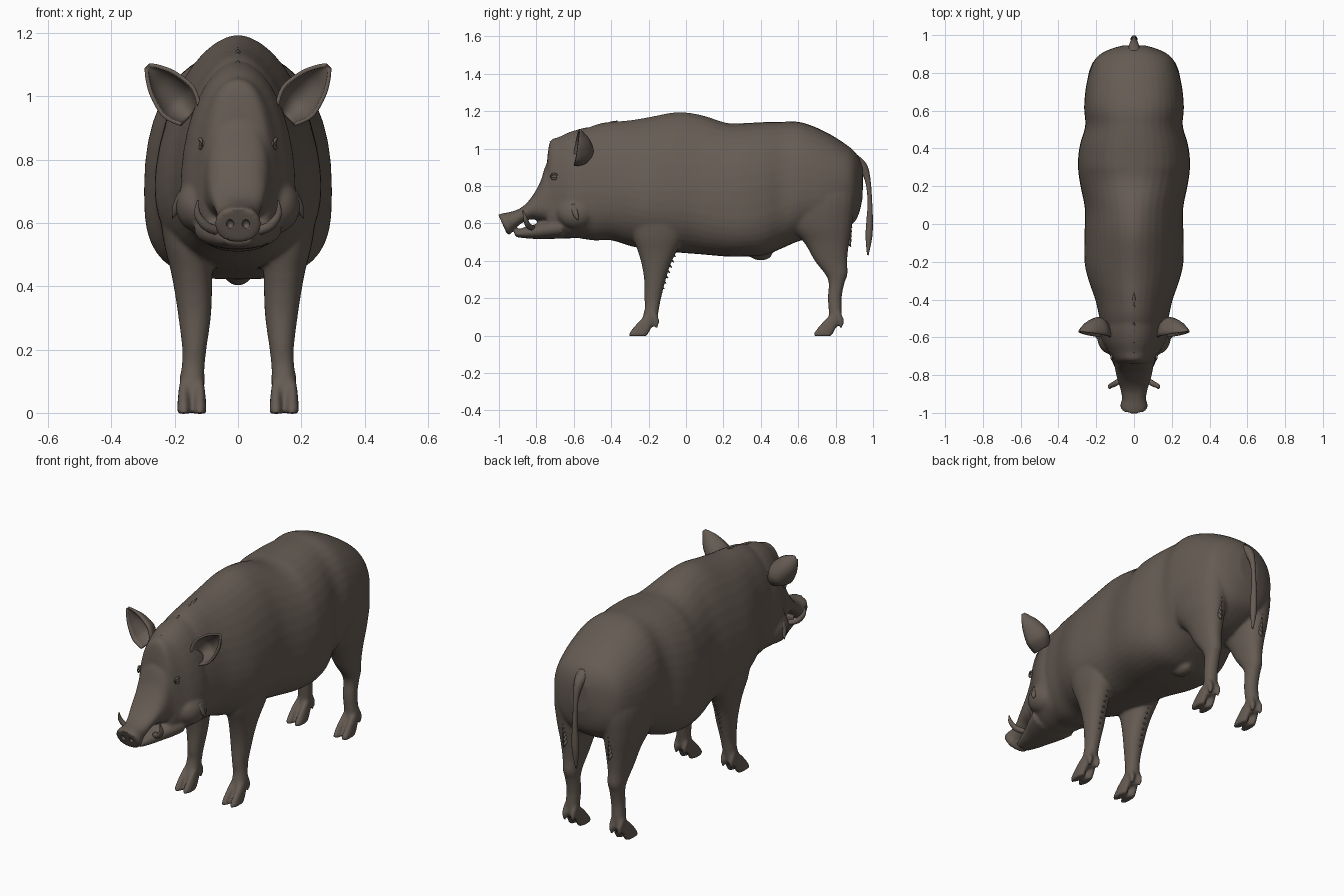
import bpy, bmesh, math
from mathutils import Vector
from mathutils.bvhtree import BVHTree

if "Cube" in bpy.data.objects:
    bpy.data.objects.remove(bpy.data.objects["Cube"])

brown = bpy.data.materials.new("dark brown hide")
brown.diffuse_color = (0.13, 0.105, 0.086, 1)
brown.use_nodes = True
brown.node_tree.nodes["Principled BSDF"].inputs["Base Color"].default_value = brown.diffuse_color


def make(name, bm):
    me = bpy.data.meshes.new(name)
    bmesh.ops.recalc_face_normals(bm, faces=bm.faces[:])
    for f in bm.faces:
        f.smooth = True
    bm.to_mesh(me)
    bm.free()
    me.materials.append(brown)
    ob = bpy.data.objects.new(name, me)
    bpy.context.collection.objects.link(ob)
    return ob


def refine(rows, k=4):
    """Catmull-Rom interpolation of rows of numbers."""
    out = []
    for i in range(len(rows) - 1):
        p1, p2 = rows[i], rows[i + 1]
        p0, p3 = rows[max(i - 1, 0)], rows[min(i + 2, len(rows) - 1)]
        for j in range(k):
            t = j / k
            out.append([b + .5 * t * (c - a + t * (2*a - 5*b + 4*c - d + t * (3*(b - c) + d - a)))
                        for a, b, c, d in zip(p0, p1, p2, p3)])
    return out + [list(rows[-1])]


def loft(bm, rings):
    vs = [[bm.verts.new(p) for p in r] for r in rings]
    n = len(vs[0])
    for a, b in zip(vs, vs[1:]):
        for i in range(n):
            bm.faces.new((a[i], a[(i + 1) % n], b[(i + 1) % n], b[i]))
    bm.faces.new(vs[0][::-1])
    bm.faces.new(vs[-1])


def oval(n, top, bottom=None):
    """Superellipse with separate exponents for the upper and lower half."""
    pts = []
    for i in range(n):
        a = 2 * math.pi * i / n
        e = top if bottom is None or a < math.pi else bottom
        pts.append([math.copysign(abs(v) ** e, v) for v in (math.cos(a), math.sin(a))])
    return pts


def trunk(bm, rows):
    """Rows along y: y, bottom z, top z, half width, widest z, shear."""
    rings = []
    for y, zb, zt, w, zm, sh in refine([tuple(r) + (0,) * (6 - len(r)) for r in rows]):
        ring = []
        ridge = .87 + .27 * max(0, 1 - ((y + .2) / .5) ** 2)    # peaked shoulders
        flank = .87 - .2 * max(0, 1 - ((y - .33) / .3) ** 2)    # full flanks
        for c, s in oval(40, ridge, flank):
            z = zm + s * ((zt - zm) if s > 0 else (zm - zb))
            ring.append((w * c, y + sh * (zm - z), z))
        rings.append(ring)
    loft(bm, rings)


def column(bm, rows, side, dy=0, n=24, e=.9):
    """Rows along z: z, x0, x1, y0, y1."""
    loft(bm, [[(side * ((a + b) / 2 + c * (b - a) / 2), dy + (p + q) / 2 + s * (q - p) / 2, z)
               for c, s in oval(n, e)] for z, a, b, p, q in refine(rows)])


def tube(bm, rows, n=8, k=4):
    """Tapered tube through rows of x, y, z, radius."""
    rows = refine(rows, k)
    rings = []
    for i, (x, y, z, r) in enumerate(rows):
        t = Vector(rows[min(i + 1, len(rows) - 1)][:3]) - Vector(rows[max(i - 1, 0)][:3])
        a = t.cross(Vector((1, 0, 0))).normalized()
        b = t.cross(a).normalized()
        rings.append([Vector((x, y, z)) + r * (c * a + s * b) for c, s in oval(n, 1)])
    loft(bm, rings)


def ball(bm, centre, scale):
    vs = bmesh.ops.create_icosphere(bm, subdivisions=3, radius=1)["verts"]
    for v in vs:
        v.co = Vector(centre) + Vector([a * b for a, b in zip(v.co, scale)])


# Trunk, head, snout and lower jaw, later fused with the legs into one skin
bm = bmesh.new()
trunk(bm, [(-.62, .53, 1.06, .15, .75), (-.5, .51, 1.122, .182, .75), (-.4, .51, 1.142, .205, .75),
           (-.3, .48, 1.152, .24, .74), (-.2, .46, 1.168, .262, .72), (-.05, .445, 1.195, .262, .72),
           (.08, .435, 1.18, .26, .71), (.22, .423, 1.137, .287, .7), (.32, .423, 1.137, .297, .7),
           (.42, .43, 1.142, .286, .72), (.52, .47, 1.144, .258, .75), (.62, .51, 1.14, .264, .78),
           (.75, .52, 1.088, .25, .78), (.87, .58, 1.012, .208, .8), (.92, .64, .96, .14, .8),
           (.945, .74, .9, .06, .82)])
trunk(bm, [(-.45, .52, 1.12, .17, .72), (-.55, .525, 1.108, .182, .7), (-.62, .52, 1.09, .168, .68),
           (-.68, .52, 1.062, .135, .68), (-.725, .52, 1.042, .11, .67), (-.742, .53, .95, .095, .66)])
trunk(bm, [(-.66, .6, 1.0, .135, .7), (-.74, .605, .93, .106, .69), (-.78, .613, .82, .098, .69),
           (-.83, .622, .735, .086, .68), (-.88, .6, .685, .071, .645), (-.93, .56, .664, .064, .61),
           (-.955, .542, .655, .073, .597, .35), (-.98, .54, .648, .068, .594, .45)])
trunk(bm, [(-.66, .52, .64, .14, .58), (-.73, .517, .62, .115, .57), (-.79, .517, .6, .088, .56),
           (-.85, .52, .584, .066, .55), (-.915, .528, .562, .042, .545)])
front_leg = [(.045, .11, .18, -.25, -.175), (.1, .108, .182, -.232, -.152), (.15, .105, .178, -.22, -.143),
             (.2, .1, .176, -.222, -.133), (.3, .086, .188, -.224, -.108), (.38, .082, .2, -.237, -.083),
             (.45, .08, .213, -.257, -.05), (.55, .07, .237, -.29, 0), (.7, .06, .25, -.3, .03),
             (.85, .05, .2, -.25, 0)]
back_leg = [(.045, .11, .18, .735, .81), (.1, .108, .182, .763, .832), (.2, .102, .174, .758, .832),
            (.28, .1, .176, .763, .847), (.33, .095, .182, .743, .864), (.4, .088, .192, .688, .862),
            (.5, .07, .212, .63, .872), (.6, .05, .237, .54, .888), (.75, .03, .25, .5, .905),
            (.9, .03, .21, .55, .88)]
for side in (1, -1):
    # Legs and jowl
    column(bm, front_leg, side)
    column(bm, back_leg, side)
    ball(bm, (side * .125, -.59, .655), (.072, .1, .085))
    # Cloven toes and dewclaws of front and back feet
    for dy in (0, .987):
        for x in (.1, .152):
            column(bm, [(-.003, x, x + .04, -.308, -.21), (.02, x, x + .04, -.3, -.195),
                        (.06, x + .003, x + .037, -.268, -.178), (.1, x + .008, x + .032, -.23, -.17)],
                   side, dy, 16, .8)
        for x in (.12, .17):
            tube(bm, [(side * x, -.178 + dy, .12, .017), (side * x, -.158 + dy, .08, .016),
                      (side * x, -.158 + dy, .038, .007)])
ball(bm, (0, .4, .435), (.04, .06, .033))
body = make("body", bm)

# Nostril cutter
bm = bmesh.new()
for side in (1, -1):
    ball(bm, (side * .025, -.985, .596), (.012, .022, .015))
cutter = make("nostril_cutter", bm)
cutter.hide_render = True

m = body.modifiers.new("fuse", 'REMESH')
m.mode, m.voxel_size = 'VOXEL', .0085
m = body.modifiers.new("soften", 'SMOOTH')
m.factor, m.iterations = .5, 7
m = body.modifiers.new("nostrils", 'BOOLEAN')
m.object, m.operation = cutter, 'DIFFERENCE'
skin = bpy.data.meshes.new_from_object(body.evaluated_get(bpy.context.evaluated_depsgraph_get()))
body.modifiers.clear()
body.data = skin
skin.materials.clear()
skin.materials.append(brown)
for p in skin.polygons:
    p.use_smooth, p.material_index = True, 0
bpy.data.objects.remove(cutter)
tree = BVHTree.FromPolygons([v.co for v in skin.vertices], [p.vertices[:] for p in skin.polygons])

# Ears: cupped leaves opening forward
bm = bmesh.new()
for side in (1, -1):
    grid = []
    for u, w, d in refine([(0, .04, .06), (.18, .058, .075), (.35, .064, .075), (.65, .05, .05),
                           (.87, .027, .02), (1, .006, .004)]):
        row = []
        for j in range(13):
            a = (j / 12 - .5) * math.pi
            s = w * math.sin(a) * .707
            row.append(bm.verts.new((side * (.15 + .135 * u + s), -.6 + .03 * u + d * math.cos(a) * 1.2,
                                     .94 + .155 * u - s)))
        grid.append(row)
    for p, q in zip(grid, grid[1:]):
        for j in range(12):
            bm.faces.new((p[j], p[j + 1], q[j + 1], q[j]))
ears = make("ears", bm)
m = ears.modifiers.new("thickness", 'SOLIDIFY')
m.thickness, m.offset = .012, 0

# Tusks
bm = bmesh.new()
for s in (1, -1):
    tube(bm, [(s * .06, -.82, .575, .015), (s * .1, -.845, .59, .015),
              (s * .128, -.86, .628, .011), (s * .127, -.872, .672, .002)], 10)
make("tusks", bm)

# Eyes with lids, set onto the skin
bm = bmesh.new()
for s in (1, -1):
    p, nrm, _, _ = tree.find_nearest(Vector((s * .11, -.70, .85)))
    ball(bm, p - nrm * .003, (.012, .012, .012))
    for up in (1, -1):
        tube(bm, [tuple(p + nrm * (.001 + .006 * (1 - abs(t))) + Vector((0, t * .024, up * .014 * (1 - t * t))))
                  + (.002 + .004 * (1 - t * t),) for t in (-1, -.5, 0, .5, 1)])
make("eyes", bm)

# Tail
bm = bmesh.new()
tube(bm, [(0, .90, .93, .04), (0, .945, .9, .027), (0, .972, .83, .015), (0, .983, .72, .012),
          (0, .982, .62, .017), (0, .978, .53, .018), (0, .972, .43, .004)], 12)
make("tail", bm)

# Bristles: crown, leg fringes and jowl tufts
bm = bmesh.new()
for i in range(7):
    y = -.725 + i * .05
    hit = tree.ray_cast(Vector((0, y, 2)), Vector((0, 0, -1)))[0]
    if hit:
        tube(bm, [(0, y, hit.z - .012, .012), (0, y + .03, hit.z, .009), (0, y + .06, hit.z + .012, .001)], 6, 2)
for s in (1, -1):
    for i in range(8):
        t = i / 7
        y, z = -.065 - .07 * t, .47 - .2 * t
        tube(bm, [(s * .14, y - .03, z + .02, .02), (s * .14, y + .02, z - .02, .002)], 6, 1)
        z = .67 - .18 * t
        tube(bm, [(s * .14, .865, z + .02, .018), (s * .14, .892 - .01 * t, z - .015, .002)], 6, 1)
    tube(bm, [(s * .165, -.6, .69, .025), (s * .192, -.59, .65, .016), (s * .207, -.575, .615, .001)], 8, 3)
make("bristles", bm)
